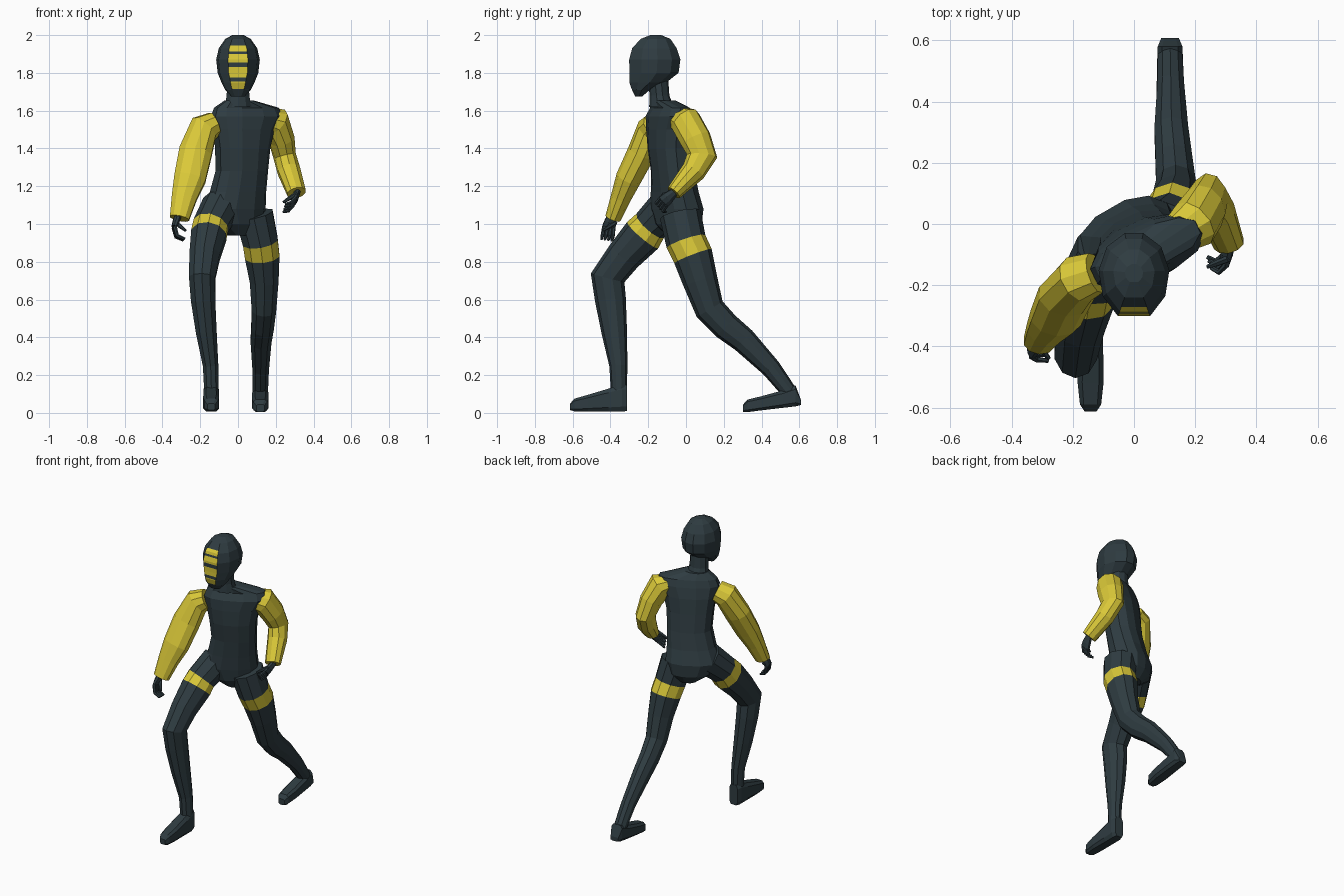
import bpy, bmesh, math
from mathutils import Vector


def material(name, rgb):
    m = bpy.data.materials.new(name)
    m.diffuse_color = (*rgb, 1)
    return m


DARK = material("dark slate", (0.028, 0.045, 0.053))
YELLOW = material("mustard yellow", (0.70, 0.58, 0.04))


def skin(name, loops, base=DARK, is_accent=None):
    """Join rings of points into a closed surface; is_accent(segment, side) picks yellow."""
    bm = bmesh.new()
    rows = [[bm.verts.new(p) for p in loop] for loop in loops]
    n = len(rows[0])
    for i in range(len(rows) - 1):
        for j in range(n):
            k = (j + 1) % n
            f = bm.faces.new((rows[i][j], rows[i][k], rows[i + 1][k], rows[i + 1][j]))
            f.material_index = 1 if is_accent and is_accent(i, j) else 0
    bm.faces.new(rows[0][::-1])
    bm.faces.new(rows[-1])
    bmesh.ops.recalc_face_normals(bm, faces=bm.faces)
    me = bpy.data.meshes.new(name)
    bm.to_mesh(me)
    bm.free()
    me.materials.append(base)
    me.materials.append(YELLOW)
    ob = bpy.data.objects.new(name, me)
    bpy.context.collection.objects.link(ob)
    return ob


def tube(name, rings, sides=10, base=DARK, band=None, axis=None, power=1.0):
    """Rings are (x, y, z, side radius, depth radius[, turn in degrees])."""
    c = [Vector(r[:3]) for r in rings]
    loops, u = [], Vector((1, 0, 0))
    for i in reversed(range(len(rings))):
        if axis:
            t = Vector(axis)
        else:
            t = Vector()
            if i > 0:
                t += (c[i] - c[i - 1]).normalized()
            if i < len(c) - 1:
                t += (c[i + 1] - c[i]).normalized()
            t.normalize()
        u = (u - t * u.dot(t)).normalized()
        v = t.cross(u)
        turn = math.radians(rings[i][5]) if len(rings[i]) > 5 else 0
        pu = u * math.cos(turn) + v * math.sin(turn)
        pv = v * math.cos(turn) - u * math.sin(turn)
        loop = []
        for j in range(sides):
            a = math.tau * (j + 0.5) / sides
            s, k = math.sin(a), math.cos(a)
            x = math.copysign(abs(k) ** power, k) * rings[i][3]
            y = math.copysign(abs(s) ** power, s) * rings[i][4]
            loop.append(c[i] + pu * x + pv * y)
        loops.insert(0, loop)
    return skin(name, loops, base, (lambda i, j: i == band) if band is not None else None)


# Torso, turned so the right shoulder leads
tube("torso", [
    (0.005, -0.035, 0.94, 0.06, 0.07, 30), (-0.01, -0.04, 1.00, 0.14, 0.11, 30),
    (-0.02, -0.05, 1.08, 0.175, 0.12, 30), (0.0, -0.06, 1.17, 0.155, 0.11, 28),
    (0.02, -0.07, 1.28, 0.142, 0.105, 25), (0.025, -0.085, 1.40, 0.15, 0.105, 25),
    (0.03, -0.09, 1.50, 0.17, 0.10, 25), (0.045, -0.09, 1.57, 0.20, 0.09, 25),
    (0.045, -0.085, 1.615, 0.185, 0.07, 25), (0.005, -0.12, 1.655, 0.075, 0.06, 20)],
    sides=12, axis=(0, 0, 1), power=0.85)
tube("neck", [(0, -0.13, 1.62, 0.075, 0.065), (0, -0.14, 1.68, 0.063, 0.052),
              (0, -0.15, 1.78, 0.06, 0.055)], axis=(0, 0, 1))

# Head: rows (z, centre y, half width, half depth), with extra rows cut at the face stripes
PROFILE = [(1.675, -0.25, 0.035, 0.018), (1.71, -0.238, 0.068, 0.048),
           (1.75, -0.20, 0.088, 0.10), (1.80, -0.167, 0.108, 0.132),
           (1.87, -0.163, 0.116, 0.138), (1.93, -0.165, 0.102, 0.12),
           (1.98, -0.16, 0.068, 0.08), (2.0, -0.16, 0.03, 0.03)]
STRIPES = [(1.715, 1.755), (1.775, 1.83), (1.855, 1.90), (1.913, 1.945)]
ANGLES = [27, 62, 95, 130, 165, 195, 230, 265, 298, 333]


def head_row(z):
    for p, q in zip(PROFILE, PROFILE[1:]):
        if p[0] <= z <= q[0]:
            f = (z - p[0]) / (q[0] - p[0])
            return [a + (b - a) * f for a, b in zip(p, q)]


levels = sorted({p[0] for p in PROFILE} | {z for s in STRIPES for z in s})
head = []
for z in levels:
    _, cy, w, d = head_row(z)
    loop = []
    for deg in ANGLES:
        s, k = math.sin(math.radians(deg)), math.cos(math.radians(deg))
        if k > 0:
            k /= math.cos(math.radians(27))
        loop.append((w * s, cy - d * k, z))
    head.append(loop)


def on_stripe(i, j):
    mid = (levels[i] + levels[i + 1]) / 2
    return j == len(ANGLES) - 1 and any(a < mid < b for a, b in STRIPES)


skin("head", head, DARK, on_stripe)

# Legs with a yellow thigh band
tube("right_leg", [
    (-0.09, -0.09, 1.09, 0.105, 0.11), (-0.145, -0.19, 0.99, 0.097, 0.097),
    (-0.155, -0.23, 0.94, 0.098, 0.108), (-0.177, -0.33, 0.83, 0.084, 0.094),
    (-0.19, -0.415, 0.715, 0.073, 0.092), (-0.185, -0.40, 0.60, 0.068, 0.082),
    (-0.168, -0.38, 0.43, 0.058, 0.068), (-0.145, -0.358, 0.25, 0.043, 0.048),
    (-0.14, -0.355, 0.10, 0.04, 0.042)], band=1)
tube("left_leg", [
    (0.085, -0.03, 1.05, 0.105, 0.11), (0.118, 0.0, 0.907, 0.098, 0.108),
    (0.128, 0.037, 0.83, 0.096, 0.106), (0.138, 0.075, 0.70, 0.08, 0.093),
    (0.137, 0.125, 0.55, 0.068, 0.08), (0.13, 0.21, 0.46, 0.063, 0.075),
    (0.122, 0.305, 0.385, 0.058, 0.068), (0.12, 0.45, 0.237, 0.046, 0.052),
    (0.118, 0.555, 0.10, 0.042, 0.04)], band=1)


# Feet: stations (y, bottom z, top z, half width) from heel to toe
def foot(name, x, stations):
    tube(name, [(x, y, (lo + hi) / 2, w, (hi - lo) / 2 * 1.05) for y, lo, hi, w in stations],
         sides=8, axis=(0, -1, 0), power=0.5)


foot("right_foot", -0.142, [(-0.312, 0.01, 0.145, 0.033), (-0.34, 0.008, 0.15, 0.043),
                            (-0.41, 0.008, 0.128, 0.043), (-0.52, 0.008, 0.095, 0.044),
                            (-0.59, 0.008, 0.075, 0.036), (-0.613, 0.015, 0.05, 0.02)])
foot("left_foot", 0.118, [(0.608, 0.042, 0.07, 0.03), (0.58, 0.035, 0.145, 0.042),
                          (0.51, 0.027, 0.118, 0.045), (0.40, 0.014, 0.088, 0.046),
                          (0.325, 0.004, 0.07, 0.038), (0.303, 0.006, 0.045, 0.022)])

# Sleeves
tube("right_sleeve", [
    (-0.125, -0.16, 1.53, 0.065, 0.07), (-0.18, -0.18, 1.505, 0.083, 0.08),
    (-0.225, -0.235, 1.38, 0.092, 0.075), (-0.255, -0.305, 1.24, 0.088, 0.068),
    (-0.285, -0.345, 1.14, 0.07, 0.054), (-0.31, -0.387, 1.03, 0.054, 0.042)], base=YELLOW)
tube("left_sleeve", [
    (0.15, -0.03, 1.555, 0.065, 0.07), (0.195, 0.0, 1.54, 0.085, 0.085),
    (0.23, 0.05, 1.45, 0.07, 0.085), (0.247, 0.085, 1.36, 0.06, 0.082),
    (0.27, 0.04, 1.28, 0.062, 0.065), (0.31, -0.065, 1.165, 0.052, 0.042)], base=YELLOW)


# Hands: palm, four curled fingers and a thumb
def hand(side, wrist, knuckle, middle, tip, spread, thumb):
    w, k, m, t, s = map(Vector, (wrist, knuckle, middle, tip, spread))
    d = (k - w).normalized()
    broad = (s - d * s.dot(d)).normalized()
    thin = d.cross(broad)
    loops = []
    for p, a, b in ((w - d * 0.02, 0.022, 0.018), ((w + k) / 2, 0.034, 0.019), (k, 0.038, 0.014)):
        loops.append([p + broad * a * math.cos(g) + thin * b * math.sin(g)
                      for g in [math.tau * (i + 0.5) / 8 for i in range(8)]])
    skin(side + "_palm", loops)
    for i in range(4):
        o = s * (i - 1.5) * 0.65
        tube(f"{side}_finger_{i + 1}", [(*(k + o * 0.9), 0.011, 0.011), (*(m + o), 0.010, 0.010),
                                        (*(t + o), 0.007, 0.007)], sides=6)
    a = (w + k) / 2 - s
    e = Vector(thumb)
    tube(side + "_thumb", [(*a, 0.012, 0.012), (*((a + e) / 2), 0.011, 0.011),
                           (*e, 0.007, 0.007)], sides=6)


hand("right", (-0.318, -0.392, 1.04), (-0.338, -0.408, 0.985), (-0.325, -0.415, 0.935),
     (-0.285, -0.42, 0.917), (0.004, -0.028, 0.004), (-0.278, -0.44, 0.965))
hand("left", (0.31, -0.072, 1.16), (0.297, -0.118, 1.118), (0.272, -0.14, 1.09),
     (0.245, -0.125, 1.085), (-0.006, 0.018, -0.022), (0.24, -0.14, 1.115))
